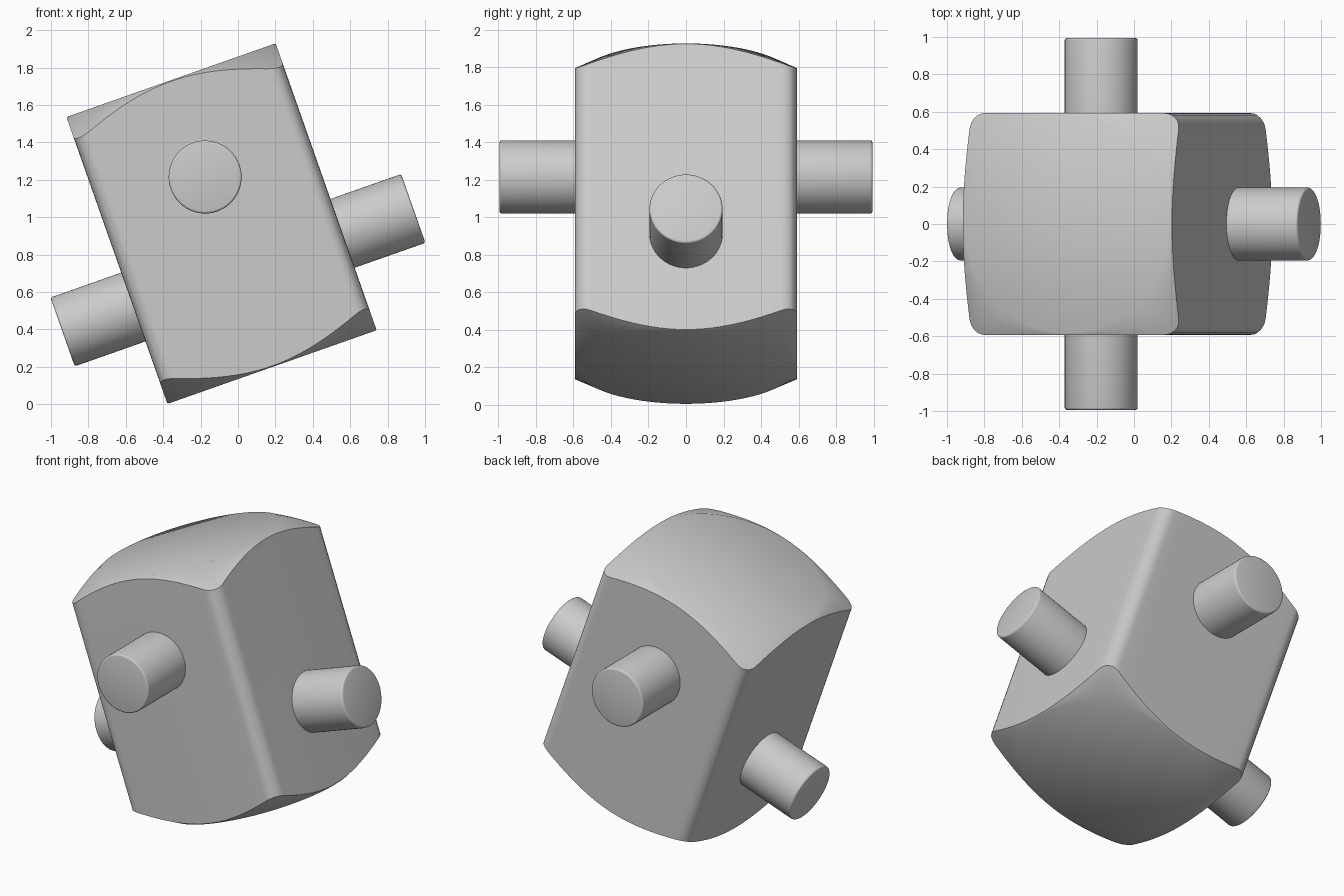
import bpy
import bmesh
from math import radians, pi
from mathutils import Matrix, Vector

if "Cube" in bpy.data.objects:
    bpy.data.objects.remove(bpy.data.objects["Cube"], do_unlink=True)

HALF_W, HALF_H = 0.593, 0.813      # block half width and half height
ARM_R, ARM_L, ARM_Z = 0.195, 0.994, 0.264
TILT = Matrix.Translation((-0.088, 0, 0.966)) @ Matrix.Rotation(radians(-19.4), 4, "Y")

steel = bpy.data.materials.new("plain grey")
steel.use_nodes = True
grey = (0.6, 0.6, 0.6, 1)
steel.diffuse_color = grey
steel.node_tree.nodes["Principled BSDF"].inputs["Base Color"].default_value = grey


def add_object(name, bm):
    mesh = bpy.data.meshes.new(name)
    bmesh.ops.recalc_face_normals(bm, faces=bm.faces)
    bm.to_mesh(mesh)
    bm.free()
    obj = bpy.data.objects.new(name, mesh)
    bpy.context.collection.objects.link(obj)
    mesh.materials.append(steel)
    obj.matrix_world = TILT
    return obj


def activate(obj):
    bpy.ops.object.select_all(action="DESELECT")
    obj.select_set(True)
    bpy.context.view_layer.objects.active = obj


def shade(obj, angle):
    activate(obj)
    bpy.ops.object.shade_smooth_by_angle(angle=radians(angle))


# Square block with rounded upright edges
bm = bmesh.new()
bmesh.ops.create_cube(bm, size=2, matrix=Matrix.Diagonal((HALF_W, HALF_W, 1, 1)))
upright = [e for e in bm.edges if abs(e.verts[0].co.z - e.verts[1].co.z) > 1]
bmesh.ops.bevel(bm, geom=upright, offset=0.085, segments=6, profile=0.5, affect="EDGES")
block = add_object("block", bm)

# Turned barrel that gives both block ends their conical chamfer
bm = bmesh.new()
flat_r, outer_r = 0.583, 1.0
drop = (outer_r - flat_r) * 0.577
profile = [(0, HALF_H), (flat_r, HALF_H), (outer_r, HALF_H - drop),
           (outer_r, drop - HALF_H), (flat_r, -HALF_H), (0, -HALF_H)]
verts = [bm.verts.new((r, 0, z)) for r, z in profile]
edges = [bm.edges.new(pair) for pair in zip(verts, verts[1:])]
bmesh.ops.spin(bm, geom=verts + edges, cent=(0, 0, 0), axis=(0, 0, 1),
               angle=2 * pi, steps=96, use_duplicate=False)
bmesh.ops.remove_doubles(bm, verts=bm.verts, dist=0.0005)
barrel = add_object("barrel_cutter", bm)
barrel.hide_render = True

bpy.context.view_layer.update()
activate(block)
cut = block.modifiers.new("chamfer", "BOOLEAN")
cut.operation = "INTERSECT"
cut.solver = "EXACT"
cut.object = barrel
bpy.ops.object.modifier_apply(modifier=cut.name)
bpy.data.objects.remove(barrel, do_unlink=True)

soften = block.modifiers.new("soft_edges", "BEVEL")
soften.width = 0.012
soften.segments = 2
soften.limit_method = "ANGLE"
soften.angle_limit = radians(40)
shade(block, 35)


# Four round pins: one pair across x, one pair across y
def add_pin(name, direction, height):
    direction = Vector(direction)
    start = HALF_W - 0.1
    turn = direction.to_track_quat("Z", "Y").to_matrix().to_4x4()
    place = Matrix.Translation(direction * (start + ARM_L) / 2 + Vector((0, 0, height)))
    bm = bmesh.new()
    bmesh.ops.create_cone(bm, cap_ends=True, segments=64, radius1=ARM_R, radius2=ARM_R,
                          depth=ARM_L - start, matrix=place @ turn)
    rim = [e for e in bm.edges if all((v.co.dot(direction)) > ARM_L - 0.01 for v in e.verts)]
    bmesh.ops.bevel(bm, geom=rim, offset=0.012, segments=3, profile=0.5, affect="EDGES")
    shade(add_object(name, bm), 35)


add_pin("left_pin", (1, 0, 0), -ARM_Z)
add_pin("right_pin", (-1, 0, 0), -ARM_Z)
add_pin("front_pin", (0, -1, 0), ARM_Z)
add_pin("back_pin", (0, 1, 0), ARM_Z)
